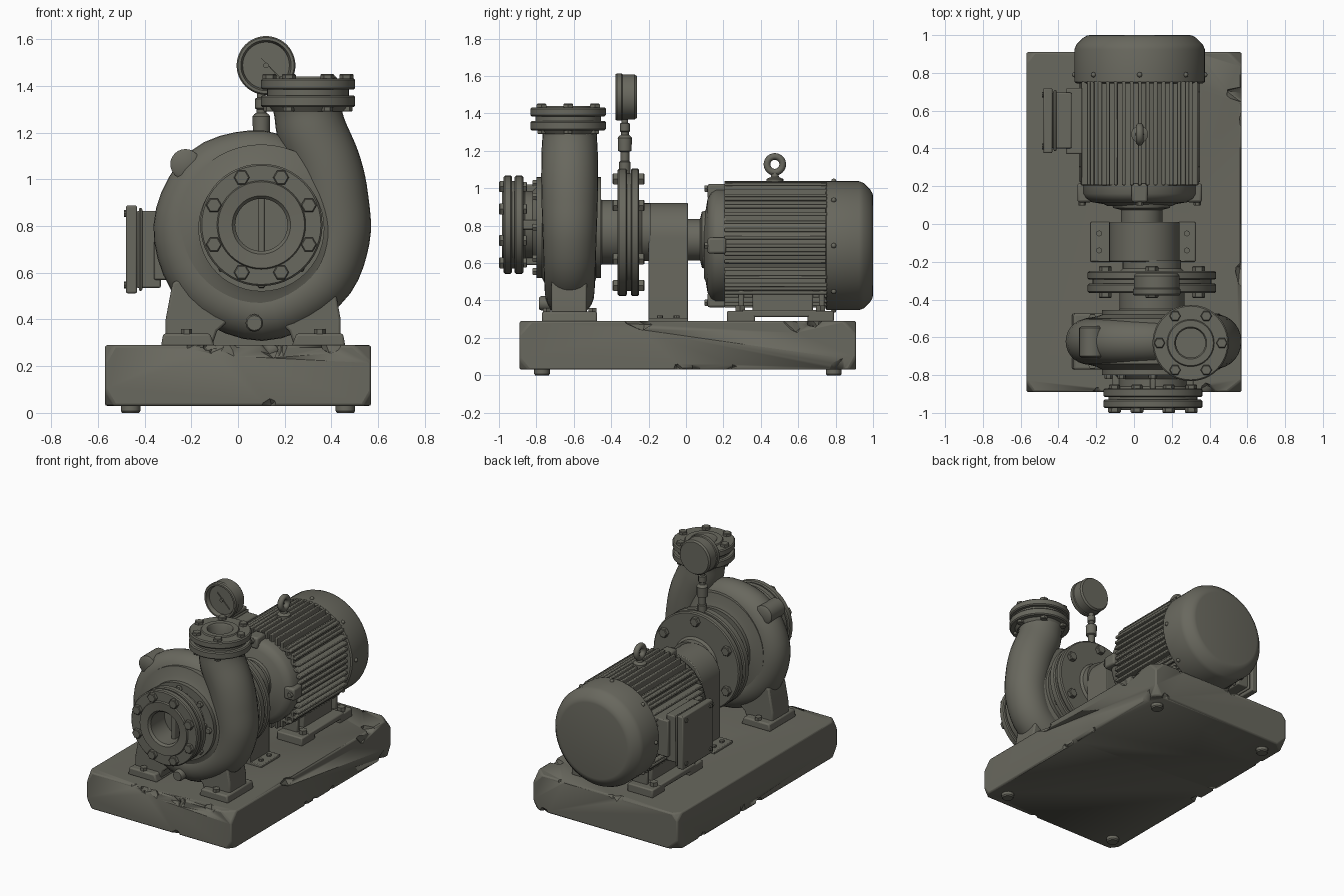
import bpy, bmesh, math, random
from mathutils import Vector, Matrix, Euler

if "Cube" in bpy.data.objects:
    bpy.data.objects.remove(bpy.data.objects["Cube"])

random.seed(4)
paint = bpy.data.materials.new("grey_olive_paint")
paint.diffuse_color = (0.14, 0.138, 0.112, 1)
paint.use_nodes = True
paint.node_tree.nodes["Principled BSDF"].inputs["Base Color"].default_value = paint.diffuse_color
TAU = 2 * math.pi


def finish(name, bm, bevel=0.0, angle=35):
    bmesh.ops.recalc_face_normals(bm, faces=bm.faces)
    me = bpy.data.meshes.new(name)
    bm.to_mesh(me)
    bm.free()
    me.materials.append(paint)
    me.shade_smooth()
    me.set_sharp_from_angle(angle=math.radians(angle))
    ob = bpy.data.objects.new(name, me)
    bpy.context.collection.objects.link(ob)
    if bevel:
        m = ob.modifiers.new("soft_edges", 'BEVEL')
        m.width, m.segments, m.limit_method = bevel, 2, 'ANGLE'
    return ob


def bridge(bm, rings):
    n = len(rings[0])
    for a, b in zip(rings, rings[1:]):
        for i in range(n):
            bm.faces.new((a[i], a[(i + 1) % n], b[(i + 1) % n], b[i]))
    bm.faces.new(rings[0])
    bm.faces.new(rings[-1])


def lathe(bm, prof, c, axis='Y', seg=48):
    """prof: (radius, position along axis); c: the two other coordinates."""
    rings = []
    for r, h in prof:
        ring = []
        for i in range(seg):
            u, v = c[0] + r * math.cos(TAU * i / seg), c[1] + r * math.sin(TAU * i / seg)
            ring.append(bm.verts.new({'Y': (u, h, v), 'Z': (u, v, h), 'X': (h, u, v)}[axis]))
        rings.append(ring)
    bridge(bm, rings)


def turned(name, prof, c, axis='Y', seg=48, bevel=0.0):
    bm = bmesh.new()
    lathe(bm, prof, c, axis, seg)
    return finish(name, bm, bevel)


def add_box(bm, x0, x1, y0, y1, z0, z1):
    m = Matrix.Translation(((x0 + x1) / 2, (y0 + y1) / 2, (z0 + z1) / 2)) \
        @ Matrix.Diagonal((x1 - x0, y1 - y0, z1 - z0, 1))
    bmesh.ops.create_cube(bm, size=1, matrix=m)


def boxes(name, items, bevel=0.008):
    bm = bmesh.new()
    for it in items:
        add_box(bm, *it)
    return finish(name, bm, bevel)


def prism(bm, pts, y0, y1):
    bridge(bm, [[bm.verts.new((x, y, z)) for x, z in pts] for y in (y0, y1)])


def bolt_ring(name, c, R, n, h0, h1, r, axis='Y', start=0.0):
    bm = bmesh.new()
    for k in range(n):
        a = start + TAU * k / n
        p = (c[0] + R * math.cos(a), c[1] + R * math.sin(a))
        lathe(bm, [(r * .85, h0), (r, h0 + (h1 - h0) * .15), (r, h0 + (h1 - h0) * .85), (r * .85, h1)], p, axis, 6)
    return finish(name, bm)


# chipped base block: irregular corners and notched edges
bm = bmesh.new()
add_box(bm, -.57, .57, -.89, .91, .03, .29)
for sx in (-1, 1):
    for sy in (-1, 1):
        for sz in (-1, 1):
            n = Vector((sx, sy * random.uniform(.6, 1.3), sz * random.uniform(.5, 1.2))).normalized()
            p = Vector((sx * .57, .01 + sy * .9, .16 + sz * .13)) - n * random.uniform(.02, .045)
            bmesh.ops.bisect_plane(bm, geom=bm.verts[:] + bm.edges[:] + bm.faces[:],
                                   plane_co=p, plane_no=n, clear_outer=True)
            cut = [e for e in bm.edges if e.is_boundary]
            bmesh.ops.holes_fill(bm, edges=cut, sides=20)
base = finish("base_block", bm, .01, 25)
bm = bmesh.new()
for k in range(26):
    s = random.choice((-1, 1))
    z = random.choice((.305, .305, .02))
    if k % 2:
        p = (s * .59, random.uniform(-.8, .8), z)
    else:
        p = (random.uniform(-.5, .5), .01 + s * .92, z)
    m = Matrix.Translation(p) @ Euler([random.uniform(0, 3) for _ in range(3)]).to_matrix().to_4x4() \
        @ Matrix.Diagonal((random.uniform(.05, .13), .045, random.uniform(.03, .06), 1))
    bmesh.ops.create_icosphere(bm, subdivisions=1, radius=1, matrix=m)
chips = finish("chip_cutter", bm)
chips.hide_render = True
chips.hide_viewport = True
mod = base.modifiers.new("chips", 'BOOLEAN')
mod.operation, mod.object, mod.solver, mod.use_self = 'DIFFERENCE', chips, 'EXACT', True

bm = bmesh.new()
for x in (-.46, .46):
    for y in (-.77, .79):
        lathe(bm, [(.036, 0), (.042, .008), (.042, .04)], (x, y), 'Z', 12)
finish("base_feet", bm)

# volute: growing spiral tube that turns up into the discharge pipe
CX, CZ, CY = .1, .8, -.622
keys = [Vector((CX + R * math.cos(math.radians(a)), CZ + R * math.sin(math.radians(a)), r))
        for a, R, r in [(55, .27, .10), (90, .30, .11), (135, .325, .118), (180, .34, .122), (225, .35, .128),
                        (270, .36, .132), (315, .34, .138), (350, .325, .144)]]
keys += [Vector(p) for p in [(.408, .92, .15), (.375, 1.06, .152), (.318, 1.2, .15), (.3, 1.29, .146), (.3, 1.33, .16)]]
path = []
for i in range(len(keys) - 1):
    p0, p1, p2 = keys[max(i - 1, 0)], keys[i], keys[i + 1]
    p3 = keys[min(i + 2, len(keys) - 1)]
    for s in range(5):
        t = s / 5
        path.append(.5 * (2 * p1 + (p2 - p0) * t + (2 * p0 - 5 * p1 + 4 * p2 - p3) * t * t
                          + (3 * p1 - p0 - 3 * p2 + p3) * t ** 3))
path.append(keys[-1])
bm = bmesh.new()
rings = []
for i, p in enumerate(path):
    d = path[min(i + 1, len(path) - 1)] - path[max(i - 1, 0)]
    d = Vector((d.x, d.y)).normalized()
    rings.append([bm.verts.new((p.x + d.y * p.z * math.cos(TAU * k / 28), CY + p.z * math.sin(TAU * k / 28),
                                p.y - d.x * p.z * math.cos(TAU * k / 28))) for k in range(28)])
bridge(bm, rings)
finish("volute_tube", bm, angle=50)
turned("volute_hub", [(.27, -.80), (.27, -.77), (.30, -.755), (.36, -.74), (.36, -.50), (.30, -.49),
                      (.27, -.48), (.27, -.455)], (CX, .79))
turned("volute_lug", [(.05, -.71), (.065, -.70), (.065, -.55), (.05, -.54)], (-.225, 1.065), seg=24)
bolt_ring("casing_bolts", (CX, .79), .235, 8, -.82, -.79, .022)
turned("drain_plug", [(.032, -.785), (.038, -.775), (.038, -.68)], (.07, .385), seg=12)

# pump legs, mirrored about the pump's middle
half = [(-.31, .29), (-.11, .29), (-.09, .35), (0, .43), (-.08, .62), (-.28, .56), (-.31, .40)]
bm = bmesh.new()
for f in (lambda x: x, lambda x: .13 - x):
    prism(bm, [(f(x), z) for x, z in half], -.72, -.53)
    prism(bm, [(f(x), z) for x, z in [(-.33, .285), (-.10, .285), (-.12, .34), (-.32, .34)]], -.77, -.475)
finish("pump_legs", bm, .01)
bm = bmesh.new()
for x in (-.22, .35):
    for y in (-.745, -.50):
        lathe(bm, [(.024, .33), (.024, .36)], (x, y), 'Z', 6)
finish("pump_leg_bolts", bm)

# suction nozzle with paired flange
turned("suction_flange", [(.112, -.81), (.112, -.965), (.125, -.98), (.185, -.985), (.19, -.975), (.255, -.975),
                          (.262, -.968), (.262, -.937), (.255, -.93), (.235, -.93), (.235, -.917), (.255, -.917),
                          (.262, -.91), (.262, -.877), (.255, -.87), (.19, -.87), (.18, -.86), (.18, -.82),
                          (.21, -.79)], (CX, .805))
bolt_ring("suction_bolts", (CX, .805), .22, 8, -1.0, -.97, .034, start=TAU / 16)
bolt_ring("suction_nuts", (CX, .805), .22, 8, -.875, -.85, .03, start=TAU / 16)
boxes("suction_ribs", [(CX - .015, CX + .015, -.875, -.79, .59, 1.02), (CX - .215, CX - .17, -.875, -.79, .78, .83),
                       (CX + .17, CX + .215, -.875, -.79, .78, .83)])

# discharge flange pair
turned("discharge_flange", [(.15, 1.29), (.165, 1.31), (.195, 1.31), (.202, 1.317), (.202, 1.353), (.195, 1.36),
                            (.175, 1.36), (.175, 1.385), (.195, 1.385), (.202, 1.392), (.202, 1.425), (.195, 1.432),
                            (.125, 1.432), (.12, 1.44), (.085, 1.44), (.078, 1.43), (.078, 1.335)], (.3, -.63), 'Z')
bolt_ring("discharge_bolts", (.3, -.63), .165, 6, 1.425, 1.452, .03, 'Z')
bolt_ring("discharge_nuts", (.3, -.63), .165, 6, 1.29, 1.315, .025, 'Z')

# bearing housing and its paired flange
turned("bearing_housing", [(.19, -.47), (.172, -.45), (.172, -.365), (.332, -.365), (.34, -.358), (.34, -.322),
                           (.332, -.315), (.315, -.315), (.315, -.295), (.332, -.295), (.34, -.288), (.34, -.257),
                           (.332, -.25), (.17, -.25), (.155, -.235), (.155, -.19)], (.095, .765))
bolt_ring("housing_bolts", (.095, .765), .285, 6, -.392, -.36, .034, start=TAU / 12)
bolt_ring("housing_nuts", (.095, .765), .285, 6, -.255, -.222, .034, start=TAU / 12)

# coupling guard with arched top
arch = [(.055 + .187 * math.cos(math.pi * k / 20), .735 + .187 * math.sin(math.pi * k / 20)) for k in range(21)]
bm = bmesh.new()
prism(bm, [(.242, .285)] + arch + [(-.132, .285)], -.2, .01)
add_box(bm, -.23, .325, -.2, .01, .285, .307)
finish("coupling_guard", bm, .005)
bm = bmesh.new()
for x in (-.185, .28):
    for y in (-.14, -.05):
        lathe(bm, [(.016, .3), (.016, .32)], (x, y), 'Z', 8)
finish("guard_screws", bm)
turned("motor_shaft", [(.11, 0), (.11, .075), (.15, .085), (.16, .12)], (.04, .725))

# motor
MX, MZ = .03, .693
turned("motor_end_bell", [(.17, .095), (.19, .105), (.25, .115), (.285, .135), (.30, .16), (.30, .215)], (MX, MZ))
bm = bmesh.new()
for k in range(4):
    a = k * TAU / 4
    m = Matrix.Translation((MX, .165, MZ)) @ Matrix.Rotation(a, 4, 'Y') @ Matrix.Translation((0, 0, .29)) \
        @ Matrix.Diagonal((.085, .10, .08, 1))
    bmesh.ops.create_cube(bm, size=1, matrix=m)
finish("end_bell_lugs", bm, .012)
bolt_ring("end_bell_bolts", (MX, MZ), .305, 4, .098, .13, .02)
turned("motor_core", [(.295, .2), (.295, .77)], (MX, MZ))
fins = []
for k in range(-6, 7):
    d = k * .042
    side, up = min(.312, math.sqrt(.35 ** 2 - d * d)), math.sqrt(.347 ** 2 - d * d)
    fins.append((MX - side, MX + side, .205, .755, MZ + d - .01, MZ + d + .01))
    fins.append((MX + d - .01, MX + d + .01, .205, .755, MZ - min(up, .33), MZ + up))
boxes("cooling_fins", fins, .005)
turned("fan_cover", [(.335, .745), (.345, .752), (.345, .925), (.335, .95), (.30, .985), (.28, .997), (.265, 1.0)],
       (MX, MZ), seg=64)
bm = bmesh.new()
for k in range(8):
    m = Matrix.Translation((MX, .79, MZ)) @ Matrix.Rotation(TAU * k / 8, 4, 'Y') @ Matrix.Translation((0, 0, .345))
    bmesh.ops.create_uvsphere(bm, u_segments=10, v_segments=6, radius=.014, matrix=m)
finish("cover_screws", bm)

# motor feet
feet, fb = [], bmesh.new()
for s in (-1, 1):
    a, b = sorted((MX + s * .12, MX + s * .32))
    feet += [(a, b, .22, .37, .285, .345), (a, b, .65, .79, .285, .345), (a, b, .3, .7, .312, .35)]
    a, b = sorted((MX + s * .12, MX + s * .24))
    feet += [(a, b, .355, .68, .34, .5), (a, b, .28, .31, .33, .46), (a, b, .71, .74, .33, .46)]
    for y in (.29, .72):
        lathe(fb, [(.028, .34), (.028, .372)], (MX + s * .28, y), 'Z', 6)
boxes("motor_feet", feet)
finish("motor_foot_bolts", fb)

# terminal box on the motor's side
boxes("terminal_box", [(-.48, -.432, .375, .72, .512, .888), (-.425, -.41, .385, .71, .522, .878),
                       (-.435, -.33, .40, .695, .535, .865), (-.36, -.2, .37, .72, .57, .83)], .012)
bm = bmesh.new()
for y in (.41, .685):
    for z in (.547, .853):
        lathe(bm, [(.015, -.488), (.015, -.47)], (y, z), 'X', 8)
finish("terminal_screws", bm)

# lifting eye
bm = bmesh.new()
rings = []
for i in range(32):
    a = TAU * i / 32
    rings.append([bm.verts.new((MX + .02 * math.sin(TAU * k / 12), .475 + (.042 + .018 * math.cos(TAU * k / 12)) * math.cos(a),
                                1.128 + (.042 + .018 * math.cos(TAU * k / 12)) * math.sin(a))) for k in range(12)])
for i in range(32):
    a, b = rings[i], rings[(i + 1) % 32]
    for k in range(12):
        bm.faces.new((a[k], a[(k + 1) % 12], b[(k + 1) % 12], b[k]))
lathe(bm, [(.045, 1.02), (.045, 1.05), (.022, 1.06), (.018, 1.085)], (MX, .475), 'Z', 20)
finish("lifting_eye", bm)

# pressure gauge on its stem
turned("gauge_stem", [(.03, 1.08), (.03, 1.14), (.024, 1.145), (.024, 1.195), (.036, 1.2), (.038, 1.27), (.03, 1.28),
                      (.021, 1.285), (.021, 1.3), (.027, 1.305), (.027, 1.345), (.018, 1.35), (.018, 1.39)],
       (.1, -.327), 'Z', 12)
turned("gauge_body", [(.10, -.35), (.104, -.37), (.108, -.378), (.12, -.378), (.126, -.37), (.126, -.345), (.121, -.34),
                      (.121, -.275), (.112, -.263)], (.12, 1.488))
bm = bmesh.new()
prism(bm, [(.085, 1.535), (.18, 1.44), (.175, 1.435)], -.357, -.349)
lathe(bm, [(.012, -.362), (.012, -.349)], (.12, 1.488), 'Y', 12)
finish("gauge_needle", bm)
